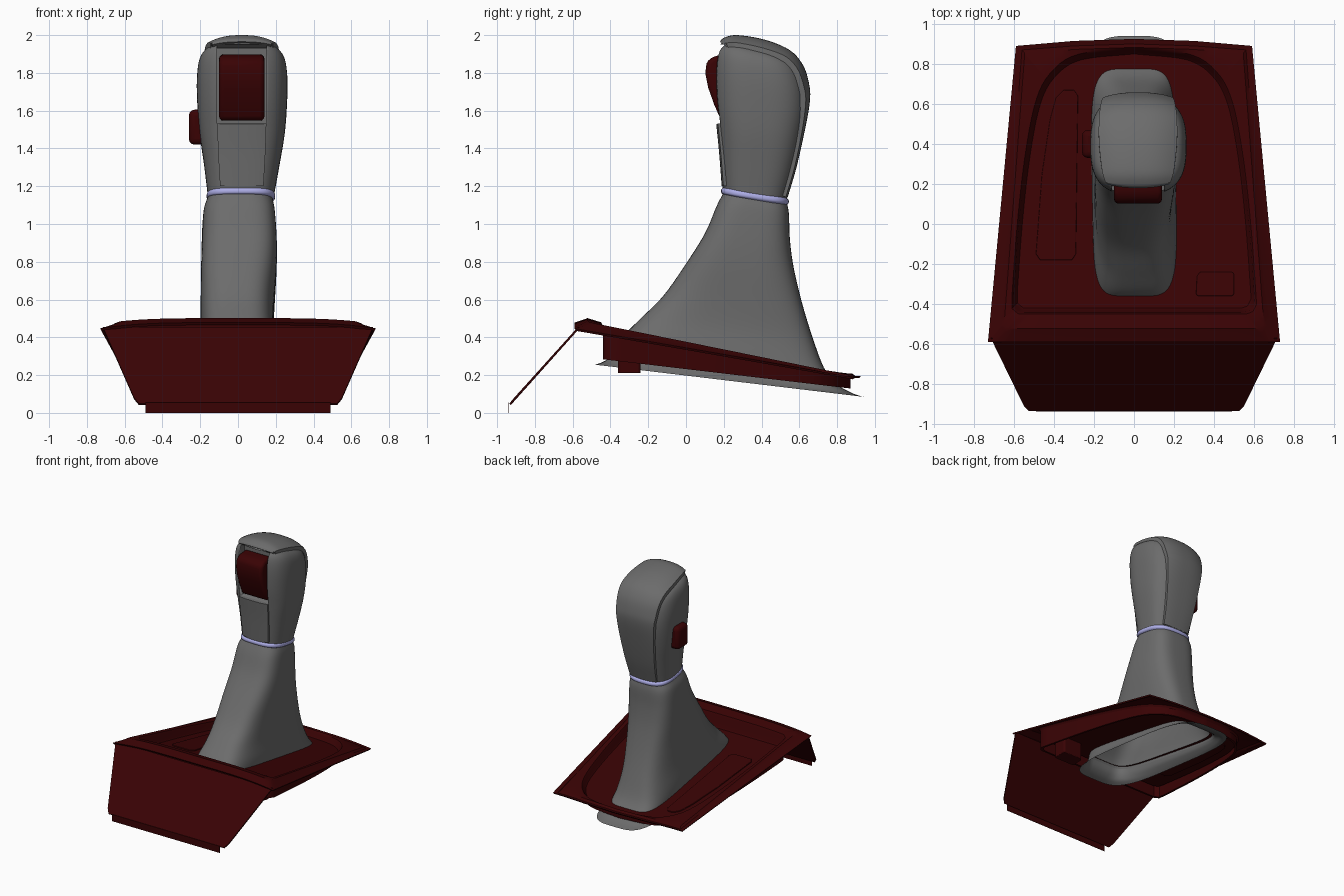
import bpy, bmesh, math
from mathutils import Vector

cube = bpy.data.objects.get("Cube")
if cube:
    bpy.data.objects.remove(cube, do_unlink=True)


def material(name, rgb):
    m = bpy.data.materials.new(name)
    m.use_nodes = True
    m.diffuse_color = (*rgb, 1)
    m.node_tree.nodes["Principled BSDF"].inputs["Base Color"].default_value = (*rgb, 1)
    return m


RED = material("dark red", (0.041, 0.0008, 0.0012))
GREY = material("grey leather", (0.15, 0.15, 0.15))
LILAC = material("pale lilac", (0.45, 0.45, 0.85))


def finish(name, bm, mat, angle=35, bevel=0):
    bmesh.ops.recalc_face_normals(bm, faces=bm.faces)
    me = bpy.data.meshes.new(name)
    bm.to_mesh(me)
    bm.free()
    me.materials.append(mat)
    me.shade_smooth()
    me.set_sharp_from_angle(angle=math.radians(angle))
    ob = bpy.data.objects.new(name, me)
    bpy.context.scene.collection.objects.link(ob)
    if bevel:
        b = ob.modifiers.new("round", 'BEVEL')
        b.width, b.segments, b.limit_method = bevel, 3, 'ANGLE'
    return ob


def skin(bm, rows):
    """Bridge successive closed rows of points with quads."""
    rows = [[bm.verts.new(p) for p in r] for r in rows]
    n = len(rows[0])
    for a, b in zip(rows, rows[1:]):
        for i in range(n):
            j = (i + 1) % n
            bm.faces.new((a[i], a[j], b[j], b[i]))
    return rows


def smooth_path(pts, steps=5):
    """Catmull-Rom interpolation of equal-length tuples."""
    p = [Vector(q) for q in pts]
    p = [p[0] * 2 - p[1]] + p + [p[-1] * 2 - p[-2]]
    out = []
    for a, b, c, d in zip(p, p[1:], p[2:], p[3:]):
        for k in range(steps):
            t = k / steps
            out.append(b + (c - a) * (t / 2) + (a * 2 - b * 5 + c * 4 - d) * (t * t / 2)
                       + (b * 3 - a - c * 3 + d) * (t ** 3 / 2))
    return out + [p[-2]]


def power(v, e):
    return math.copysign(abs(v) ** (2 / e), v)


def loft(name, stations, mat, fold=0, steps=5, caps=True, n=64):
    """Stations: front y, front z, back y, back z, half width, centre x, squareness."""
    rows = []
    for yf, zf, yb, zb, hw, cx, e in smooth_path(stations, steps):
        row = []
        for i in range(n):
            a = math.tau * i / n
            t = (power(math.sin(a), e) + 1) / 2
            y, z = yf + (yb - yf) * t, zf + (zb - zf) * t
            x = cx + hw * power(math.cos(a), e) + fold * math.sin(8 * z + 5 * y)
            row.append((x, y, z))
        rows.append(row)
    bm = bmesh.new()
    rows = skin(bm, rows)
    if caps:
        bm.faces.new(rows[0])
        bm.faces.new(rows[-1])
    return finish(name, bm, mat)


def strip(name, path, mat, depth, cx=0.02):
    """Crowned panel following a path of y, z, half width, edge drop."""
    pts, rows = smooth_path(path), []
    for i, (y, z, w, drop) in enumerate(pts):
        d = pts[min(i + 1, len(pts) - 1)] - pts[max(i - 1, 0)]
        ny, nz = Vector((d[1], -d[0])).normalized()
        section = [(k / 8, drop * abs(k / 8) ** 2.5) for k in range(-8, 9)]
        section = [(-1, drop + depth)] + section + [(1, drop + depth)]
        rows.append([(cx + w * u, y - ny * h, z - nz * h) for u, h in section])
    bm = bmesh.new()
    rows = skin(bm, rows)
    for row in (rows[0], rows[-1]):
        bm.faces.new(row)
    return finish(name, bm, mat, 40)


def prism(name, low, high, mat, bevel=0):
    bm = bmesh.new()
    for row in skin(bm, [low, high]):
        bm.faces.new(row)
    return finish(name, bm, mat, bevel=bevel)


def box(name, x, y, z, mat, bevel=0):
    ring = [(x[0], y[0]), (x[1], y[0]), (x[1], y[1]), (x[0], y[1])]
    return prism(name, [(*p, z[0]) for p in ring], [(*p, z[1]) for p in ring], mat, bevel)


# Sloping console plate with a sunken tray and a hole for the boot
def deck(x, y):
    return 0.48 - 0.21 * (y + 0.48) - 0.02 * (x / 0.65) ** 4


def edge(x, y):
    return deck(x, y) - 0.025 + 0.023 * (y + 0.59)


def floor(x, y):
    return 0.372 - 0.17 * (y + 0.4)


def wall_foot(x, y):
    return 0.285 - 0.118 * (y + 0.45)


def mirrored(half):
    return half + [(-x, y) for x, y in reversed(half) if x > 0]


OUTER = mirrored([(0.73, -0.59), (0.59, 0.89), (0.3, 0.915), (0, 0.925)])
RIDGE = mirrored([(0.64, -0.54), (0.665, -0.51), (0.56, 0.87), (0.3, 0.89), (0, 0.9)])
TRAY = mirrored([(0, -0.44), (0.57, -0.44)] + [tuple(p) for p in smooth_path(
    [(0.605, -0.41), (0.575, 0), (0.535, 0.35), (0.48, 0.62), (0.4, 0.76), (0.27, 0.84), (0, 0.87)])])
HOLE = [(0.19 * power(math.cos(a), 5), 0.205 + 0.56 * power(math.sin(a), 5))
        for a in (math.tau * i / 64 for i in range(64))]
MID = 0.2
ANGLES = sorted({round(math.atan2(y - MID, x), 5) for x, y in OUTER + RIDGE}
                | {round(math.tau * i / 128 - math.pi + 0.01, 5) for i in range(128)})


def outline(poly, scale=1.0):
    """Sample a polygon along rays from the plate middle."""
    out = []
    for a in ANGLES:
        dx, dy = math.cos(a), math.sin(a)
        best = 0
        for (x0, y0), (x1, y1) in zip(poly, poly[1:] + poly[:1]):
            ex, ey = x1 - x0, y1 - y0
            det = ex * dy - ey * dx
            if abs(det) < 1e-9:
                continue
            s = (dx * (y0 - MID) - dy * x0) / det
            if -1e-5 <= s <= 1 + 1e-5:
                best = max(best, (ex * (y0 - MID) - ey * x0) / det)
        out.append((dx * best * scale, MID + dy * best * scale))
    return out


def level(poly, height, dz=0.0, scale=1.0):
    return [(x, y, height(x, y) + dz) for x, y in outline(poly, scale)]


bm = bmesh.new()
skin(bm, [level(OUTER, edge, -0.012, 0.99), level(OUTER, edge), level(RIDGE, deck, 0.002),
          level(RIDGE, deck, 0.013, 0.975), level(TRAY, deck, 0.006, 1.015), level(TRAY, deck, -0.008),
          level(TRAY, floor, 0.012, 0.985), level(TRAY, floor, 0, 0.97), level(HOLE, floor)])
finish("console_plate", bm, RED)

# Wall hanging under the plate around the tray
bm = bmesh.new()
skin(bm, [level(TRAY, deck, -0.012), level(TRAY, wall_foot), level(TRAY, wall_foot, 0, 0.97)])
finish("tray_wall", bm, RED)

# Sloping front panel with a small upright lip at its foot
panel = [(-0.715, -0.572, 0.455), (0.715, -0.572, 0.455), (0.55, -0.91, 0.08),
         (0.525, -0.935, 0.05), (-0.525, -0.935, 0.05), (-0.55, -0.91, 0.08)]
prism("front_panel", panel, [(x, y + 0.008, z - 0.008) for x, y, z in panel], RED)
box("front_panel_lip", (-0.49, 0.49), (-0.94, -0.937), (0, 0.055), RED)

# Tray fittings: long side insert and small switch
insert = [(-0.47, -0.18), (-0.31, -0.18), (-0.29, -0.15), (-0.28, 0.64), (-0.3, 0.67),
          (-0.35, 0.67), (-0.39, 0.63), (-0.42, 0.52), (-0.46, 0.25), (-0.49, -0.15)]
prism("side_insert", [(x, y, floor(x, y) - 0.01) for x, y in insert],
      [(x, y, floor(x, y) + 0.008) for x, y in insert], RED, 0.004)
switch = [(0.32, -0.36), (0.49, -0.36), (0.5, -0.35), (0.5, -0.25), (0.49, -0.24),
          (0.33, -0.24), (0.315, -0.26), (0.31, -0.35)]
prism("tray_switch", [(x, y, 0.21) for x, y in switch],
      [(x, y, floor(x, y) + 0.008) for x, y in switch], RED, 0.005)

# Leather boot, open below, and its hem under the plate
loft("boot", [(-0.37, 0.35, 0.8, 0.14, 0.21, 0, 5.5), (-0.33, 0.41, 0.73, 0.24, 0.208, 0, 4.2),
              (-0.24, 0.5, 0.67, 0.4, 0.195, 0, 3.5), (-0.12, 0.62, 0.615, 0.58, 0.195, 0, 3.3),
              (0.0, 0.79, 0.57, 0.77, 0.2, 0, 3.3), (0.1, 0.95, 0.55, 0.92, 0.197, 0.005, 3.4),
              (0.16, 1.09, 0.545, 1.05, 0.188, 0.01, 3.3), (0.195, 1.16, 0.535, 1.11, 0.172, 0.015, 3)],
     GREY, fold=0.005, caps=False)
loft("boot_hem", [(-0.37, 0.36, 0.8, 0.145, 0.21, 0, 5.5), (-0.39, 0.31, 0.84, 0.125, 0.22, 0, 5),
                  (-0.43, 0.275, 0.89, 0.1, 0.245, 0, 4), (-0.48, 0.255, 0.94, 0.085, 0.265, 0, 4)],
     GREY, steps=3, caps=False)

# Collar ring between boot and knob
loft("collar_ring", [(0.2, 1.155, 0.53, 1.1, 0.17, 0.015, 3), (0.187, 1.165, 0.543, 1.11, 0.18, 0.015, 3),
                     (0.187, 1.183, 0.543, 1.128, 0.18, 0.015, 3), (0.2, 1.195, 0.53, 1.14, 0.17, 0.015, 3)],
     LILAC, steps=3)

# Knob body with a slot cut for the trigger
body = loft("knob_body", [(0.195, 1.18, 0.53, 1.12, 0.175, 0.015, 2.8), (0.182, 1.35, 0.575, 1.28, 0.2, 0.02, 2.8),
                          (0.168, 1.5, 0.615, 1.45, 0.225, 0.022, 2.8), (0.15, 1.65, 0.64, 1.6, 0.237, 0.022, 2.8),
                          (0.145, 1.8, 0.635, 1.72, 0.24, 0.022, 2.8), (0.155, 1.9, 0.605, 1.82, 0.228, 0.022, 2.8),
                          (0.18, 1.95, 0.555, 1.875, 0.195, 0.022, 2.8), (0.22, 1.97, 0.48, 1.91, 0.135, 0.022, 2.8)],
            GREY)
cutter = box("trigger_slot_cutter", (-0.11, 0.15), (0.05, 0.24), (1.53, 1.95), GREY)
cutter.hide_render = True
cutter.hide_set(True)
cut = body.modifiers.new("trigger slot", 'BOOLEAN')
cut.operation, cut.solver, cut.object = 'DIFFERENCE', 'EXACT', cutter

# Raised panels over the back and top, and down the front
strip("knob_back_panel", [(0.538, 1.14, 0.12, 0.01), (0.585, 1.3, 0.135, 0.01), (0.63, 1.5, 0.155, 0.014),
                          (0.656, 1.65, 0.17, 0.022), (0.652, 1.74, 0.18, 0.03), (0.62, 1.84, 0.188, 0.035),
                          (0.55, 1.92, 0.195, 0.04), (0.42, 1.975, 0.195, 0.045), (0.27, 2.0, 0.18, 0.04),
                          (0.2, 1.985, 0.165, 0.03), (0.18, 1.965, 0.155, 0.025)], GREY, 0.03)
strip("knob_front_panel", [(0.16, 1.53, 0.13, 0.009), (0.175, 1.38, 0.125, 0.009),
                           (0.189, 1.2, 0.115, 0.009)], GREY, 0.02)

# Trigger and side button
side = [(0.24, 1.545), (0.185, 1.55), (0.15, 1.63), (0.118, 1.72), (0.102, 1.8),
        (0.11, 1.86), (0.15, 1.89), (0.24, 1.9)]
prism("trigger", [(-0.1, y, z) for y, z in side], [(0.14, y, z) for y, z in side], RED, 0.022)
box("side_button", (-0.26, -0.15), (0.33, 0.47), (1.42, 1.605), RED, 0.03)
